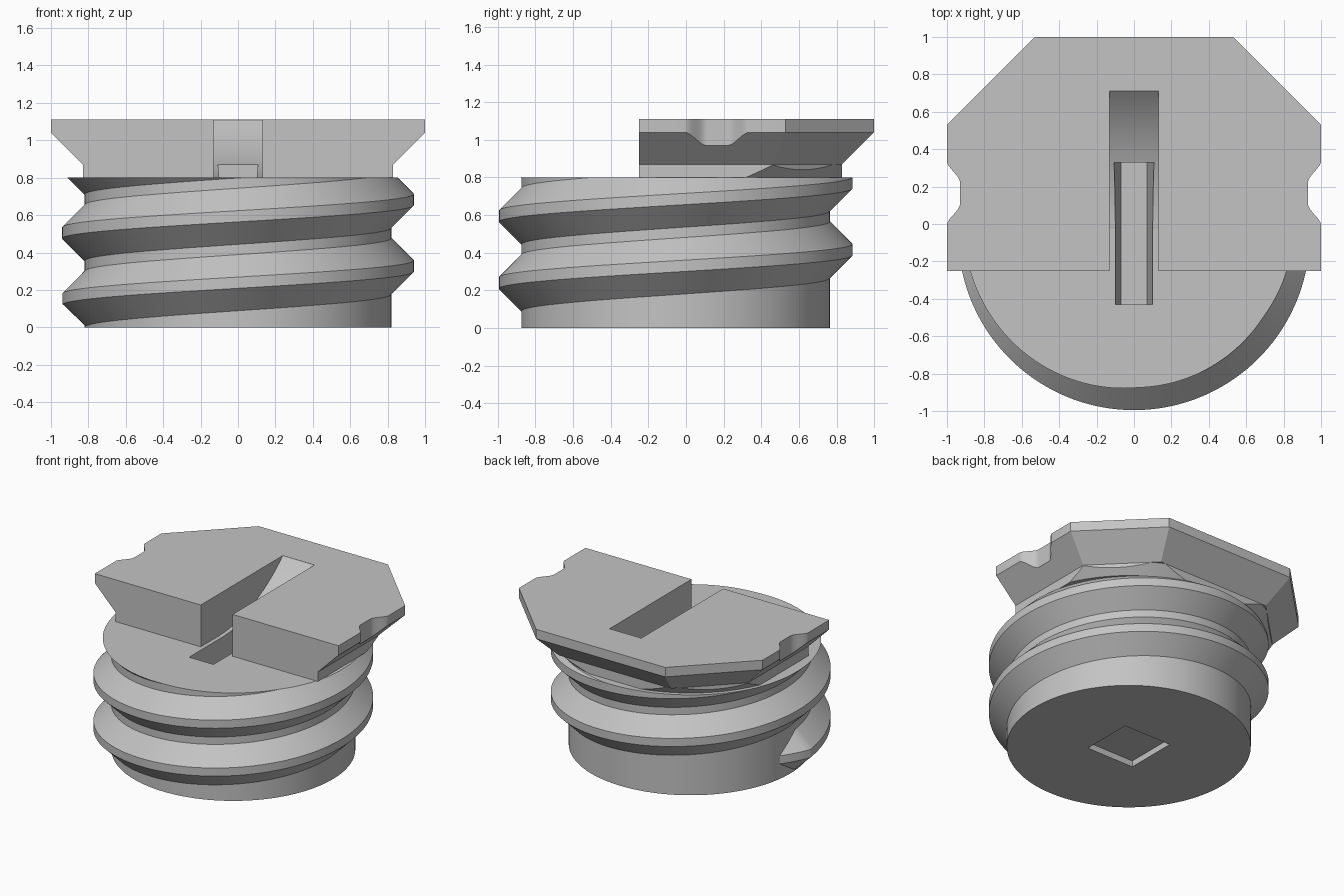
import bpy, bmesh, math
from mathutils import Vector

cube = bpy.data.objects.get("Cube")
if cube:
    bpy.data.objects.remove(cube, do_unlink=True)

AXIS_Y = -0.055        # screw axis
CORE_R, BODY_H = 0.82, 0.80
PITCH, DEPTH, CREST = 0.355, 0.12, 0.03

grey = bpy.data.materials.new("plain grey")
grey.use_nodes = True
grey.diffuse_color = (0.55, 0.55, 0.55, 1)
grey.node_tree.nodes["Principled BSDF"].inputs["Base Color"].default_value = (0.55, 0.55, 0.55, 1)


def finish(bm, name):
    bmesh.ops.recalc_face_normals(bm, faces=bm.faces)
    mesh = bpy.data.meshes.new(name)
    bm.to_mesh(mesh)
    bm.free()
    mesh.materials.append(grey)
    obj = bpy.data.objects.new(name, mesh)
    bpy.context.collection.objects.link(obj)
    return obj


def loft(name, rings):
    """Closed solid through rings of matching 3D points."""
    bm = bmesh.new()
    rows = [[bm.verts.new(p) for p in ring] for ring in rings]
    n = len(rows[0])
    for a, b in zip(rows, rows[1:]):
        for i in range(n):
            j = (i + 1) % n
            bm.faces.new((a[i], a[j], b[j], b[i]))
    bm.faces.new(rows[0])
    bm.faces.new(rows[-1])
    return finish(bm, name)


def rectangle(hx, y0, y1, z):
    return [(-hx, y0, z), (hx, y0, z), (hx, y1, z), (-hx, y1, z)]


def circle(r, z, n=144):
    return [(r * math.cos(math.tau * i / n), AXIS_Y + r * math.sin(math.tau * i / n), z)
            for i in range(n)]


def boolean(obj, tool, operation="DIFFERENCE"):
    bpy.context.view_layer.objects.active = obj
    mod = obj.modifiers.new("cut", "BOOLEAN")
    mod.operation, mod.solver, mod.object = operation, "EXACT", tool
    bpy.ops.object.modifier_apply(modifier=mod.name)


def smooth(obj):
    bpy.ops.object.select_all(action="DESELECT")
    obj.select_set(True)
    bpy.context.view_layer.objects.active = obj
    bpy.ops.object.shade_smooth_by_angle(angle=math.radians(25))


# Head outline: straight front, clipped rear corners, inset on all but the front
def head_outline(inset, z):
    c = 0.53 - 0.414 * inset
    half = [(1 - inset, -0.25), (1 - inset, c), (c, 1 - inset)]
    return [(x, y, z) for x, y in half] + [(-x, y, z) for x, y in reversed(half)]


head = loft("head_plate", [head_outline(0.17, 0.87), head_outline(0, 1.04), head_outline(0, 1.11)])
neck = loft("head_neck", [head_outline(0.17, BODY_H), head_outline(0.17, 0.87)])
core = loft("screw_core", [circle(CORE_R, 0), circle(CORE_R, BODY_H)])

# Conical trim under the rear corners of the neck
cone = loft("cone_trim", [circle(0.89, 0.78), circle(1.01, 0.90)])
boolean(neck, cone, "INTERSECT")

# Open slot with a curved ramp at its rear end
R = 1.1
reach = 0.71 - AXIS_Y
profile = [(-0.4, 1.3), (-0.4, 0.79), (AXIS_Y, 0.79)]
for i in range(1, 25):
    d = reach * i / 24
    profile.append((AXIS_Y + d, BODY_H + R - math.sqrt(R * R - d * d)))
profile.append((0.71, 1.3))
slot = loft("slot_cutter", [[(x, y, z) for y, z in profile] for x in (-0.13, 0.13)])

# Tapered pocket below the slot
pocket = loft("pocket_cutter", [rectangle(0.07, -0.43, 0.33, 0.5),
                                rectangle(0.115, -0.43, 0.33, 0.95)])

# Shallow square socket in the underside
socket = loft("socket_cutter", [rectangle(0.195, AXIS_Y - 0.195, AXIS_Y + 0.195, z)
                                for z in (-0.1, 0.045)])


# Rounded notch on each side of the head
def notch_cutter(side):
    pts = [(1.2, -0.01)]
    for i in range(33):
        y = -0.01 + 0.35 * i / 32
        t = min(1, min(y + 0.01, 0.34 - y) / 0.12)
        pts.append((1.001 - 0.071 * t * t * (3 - 2 * t), y))
    pts.append((1.2, 0.34))
    return loft("notch_cutter", [[(side * x, y, z) for x, y in pts] for z in (0.7, 1.3)])


notches = [notch_cutter(s) for s in (1, -1)]

for tool in [slot] + notches:
    boolean(head, tool)
for tool in (slot, pocket):
    boolean(neck, tool)
for tool in (pocket, socket):
    boolean(core, tool)
for tool in [cone, slot, pocket, socket] + notches:
    bpy.data.objects.remove(tool, do_unlink=True)

# Helical thread with a short run-in, trimmed flush with the top of the core
sections = []
for deg in range(172, 1002, 2):
    a = math.radians(deg)
    zc = 0.15 + PITCH * (deg - 180) / 360
    h = DEPTH * min(1, (deg - 172) / 12 + 0.02)
    base = CREST + h + 0.01
    shape = [(CORE_R - 0.01, -base), (CORE_R + h, -CREST), (CORE_R + h, CREST), (CORE_R - 0.01, base)]
    sections.append([(r * math.cos(a), AXIS_Y + r * math.sin(a), max(0, zc + z)) for r, z in shape])
thread = loft("screw_thread", sections)
bm = bmesh.new()
bm.from_mesh(thread.data)
cut = bmesh.ops.bisect_plane(bm, geom=bm.verts[:] + bm.edges[:] + bm.faces[:],
                             plane_co=(0, 0, BODY_H), plane_no=(0, 0, 1), clear_outer=True)
rim = [e for e in cut["geom_cut"] if isinstance(e, bmesh.types.BMEdge)]
bmesh.ops.triangle_fill(bm, edges=rim, use_beauty=True, normal=Vector((0, 0, 1)))
bm.to_mesh(thread.data)
bm.free()

for part in (head, neck, core, thread):
    smooth(part)
